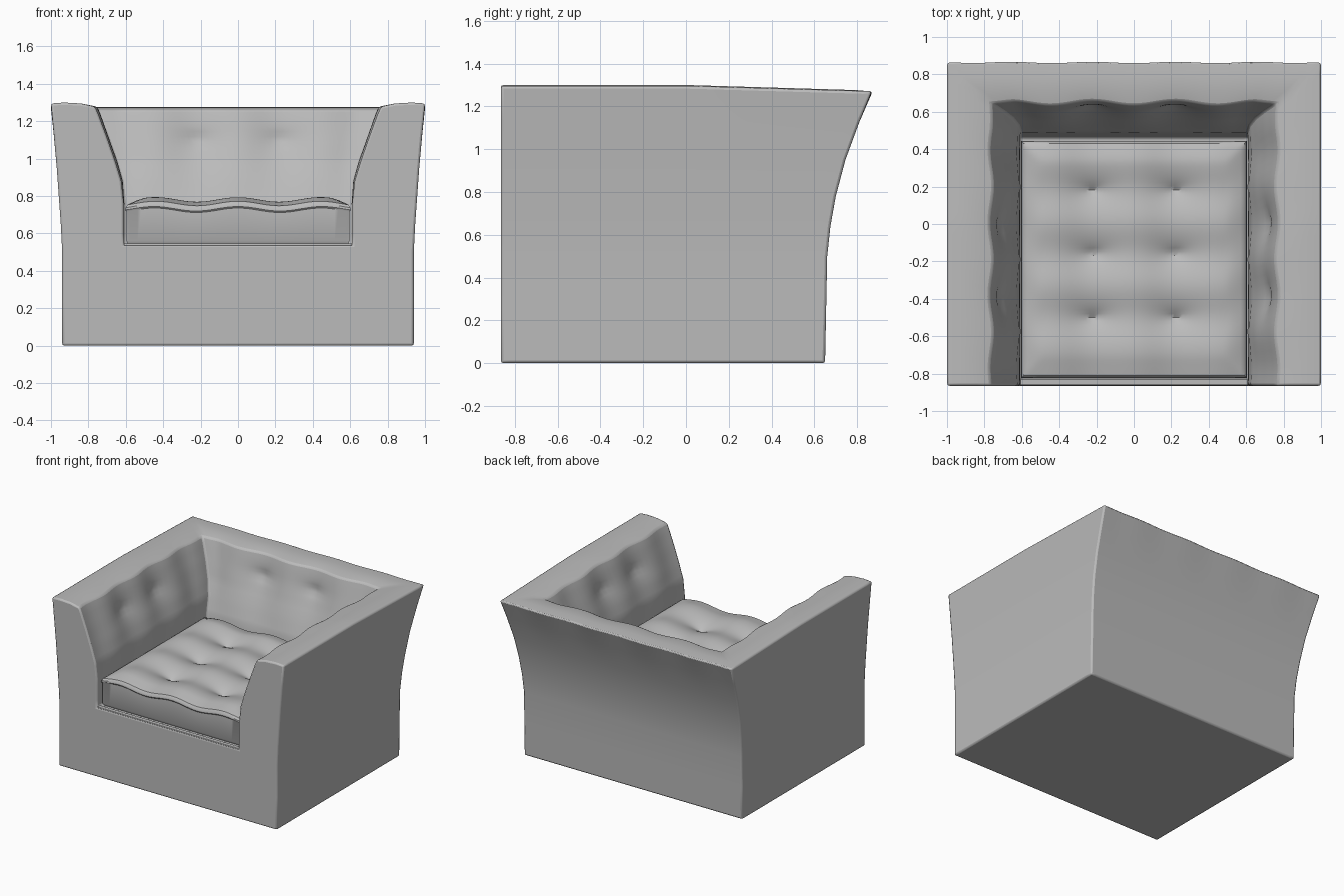
import bpy, bmesh, math

if "Cube" in bpy.data.objects:
    bpy.data.objects.remove(bpy.data.objects["Cube"], do_unlink=True)

FRONT = -0.865
DECK = 0.54
PITCH = 0.44  # spacing of the tufts across the chair

upholstery = bpy.data.materials.new("grey upholstery")
upholstery.use_nodes = True
grey = (0.5, 0.5, 0.5, 1)
upholstery.diffuse_color = grey
upholstery.node_tree.nodes["Principled BSDF"].inputs["Base Color"].default_value = grey


def finish(bm, name, bevel):
    bmesh.ops.recalc_face_normals(bm, faces=bm.faces)
    mesh = bpy.data.meshes.new(name)
    bm.to_mesh(mesh)
    bm.free()
    mesh.materials.append(upholstery)
    obj = bpy.data.objects.new(name, mesh)
    bpy.context.collection.objects.link(obj)
    bpy.ops.object.select_all(action="DESELECT")
    obj.select_set(True)
    bpy.context.view_layer.objects.active = obj
    if bevel:
        mod = obj.modifiers.new("soft edges", "BEVEL")
        mod.width, mod.segments = bevel, 2
        mod.limit_method, mod.angle_limit = "ANGLE", math.radians(50)
    bpy.ops.object.shade_smooth_by_angle(angle=math.radians(35))
    return obj


def tuft(u, v):
    """Pinched dimple, wider along u than along v."""
    return math.exp(-math.hypot(u / 0.09, v / 0.05))


def wave(u):
    return math.cos(2 * math.pi * u / PITCH)


# Body section: half width, back depth and height, up the outside and down the inside
outer = [(0.94, 0.65, 0), (0.94, 0.655, 0.25), (0.94, 0.66, 0.5), (0.947, 0.675, 0.64),
         (0.957, 0.70, 0.78), (0.969, 0.745, 0.95), (0.985, 0.81, 1.13), (1, 0.868, 1.295)]
rim = [(0.93, 0.79, 1.3), (0.84, 0.71, 1.295), (0.762, 0.645, 1.278)]
inner_keys = [(0.745, 0.635, 1.24), (0.70, 0.605, 1.12), (0.655, 0.57, 0.99),
              (0.622, 0.53, 0.88), (0.61, 0.49, 0.76), (0.61, 0.465, DECK)]
inner = []
for a, b in zip(inner_keys, inner_keys[1:]):
    for k in range(4):
        inner.append(tuple(p + (q - p) * k / 4 for p, q in zip(a, b)))
inner.append(inner_keys[-1])
section = outer + rim + inner
first_inner = len(outer) + len(rim) - 1

ARM, BACK = 32, 48


def body_row(width, depth, z, is_inner):
    """One U-shaped line around the chair, from arm front to arm front."""
    row = []
    upper = max(0, min(1, (z - 0.7) / 0.3)) if is_inner else 0
    for side in (-1, 1):
        arm = []
        for i in range(ARM + 1):
            y = FRONT + (depth - FRONT) * i / ARM
            fade = min(1, (ARM - i) / 4)
            x = width
            if upper:
                x -= 0.01 * fade * upper * wave((y + 0.19) * 1.13)
                x += 0.035 * fade * sum(tuft(y - c, z - 1.1) for c in (0, -0.39))
            arm.append((side * x, y, z))
        if side < 0:
            row += arm
            for i in range(1, BACK):
                x = -width + 2 * width * i / BACK
                fade = min(1, i / 4, (BACK - i) / 4)
                y = depth
                if upper:
                    y -= 0.012 * fade * upper * wave(x)
                    y += 0.04 * fade * sum(tuft(x - c, z - 1.1) for c in (-0.22, 0.22))
                elif z > 1.28:
                    y -= 0.004 * fade * wave(x)
                row.append((x, y, z))
        else:
            row += arm[::-1]
    return [(x, y, z - 0.026 * max(0, y) / 0.87 * max(0, z - 1.1) / 0.2) for x, y, z in row]


bm = bmesh.new()
rows = [[bm.verts.new(p) for p in body_row(*s, n >= first_inner)]
        for n, s in enumerate(section)]
for a, b in zip(rows, rows[1:]):
    for i in range(len(a) - 1):
        bm.faces.new((a[i], a[i + 1], b[i + 1], b[i]))
bm.faces.new(rows[0])                     # underside
bm.faces.new(rows[-1])                    # seat deck
bm.faces.new([r[0] for r in rows] + [r[-1] for r in reversed(rows)])  # front panel
finish(bm, "armchair_body", 0.012)

# Loose seat cushion with six tufts
bm = bmesh.new()
bmesh.ops.create_grid(bm, x_segments=60, y_segments=60, size=1)
for v in bm.verts:
    x, y = v.co.x * 0.59, -0.19 + v.co.y * 0.62
    edge = min(1, (0.59 - abs(x)) / 0.1, (0.62 - abs(y + 0.19)) / 0.1)
    z = 0.775 + 0.012 * wave(x) + 0.008 * wave((y + 0.33) * 1.3) * edge - 0.015 * (1 - edge) ** 2
    z -= 0.05 * sum(tuft(x - cx, y - cy) for cx in (-0.22, 0.22) for cy in (0.18, -0.16, -0.5))
    v.co = (x, y, z)


def skirt(out, height):
    """Extrude the open border outwards and down."""
    border = [e for e in bm.edges if e.is_boundary]
    new = bmesh.ops.extrude_edge_only(bm, edges=border)["geom"]
    for v in (g for g in new if isinstance(g, bmesh.types.BMVert)):
        v.co.x *= 1 + out / 0.59
        v.co.y = -0.19 + (v.co.y + 0.19) * (1 + out / 0.62)
        v.co.z = height(v.co.z)


skirt(0.012, lambda z: z - 0.016)
skirt(0.001, lambda z: z - 0.012)
skirt(-0.006, lambda z: z - 0.008)
skirt(0, lambda z: 0.56)
skirt(-0.01, lambda z: DECK + 0.002)
finish(bm, "seat_cushion", 0)

# Thin welt along the front edge of the seat deck
bm = bmesh.new()
bmesh.ops.create_cube(bm, size=1)
for v in bm.verts:
    v.co = (v.co.x * 1.22, FRONT + 0.02 + v.co.y * 0.034, DECK + v.co.z * 0.012)
finish(bm, "front_welt", 0.004)
